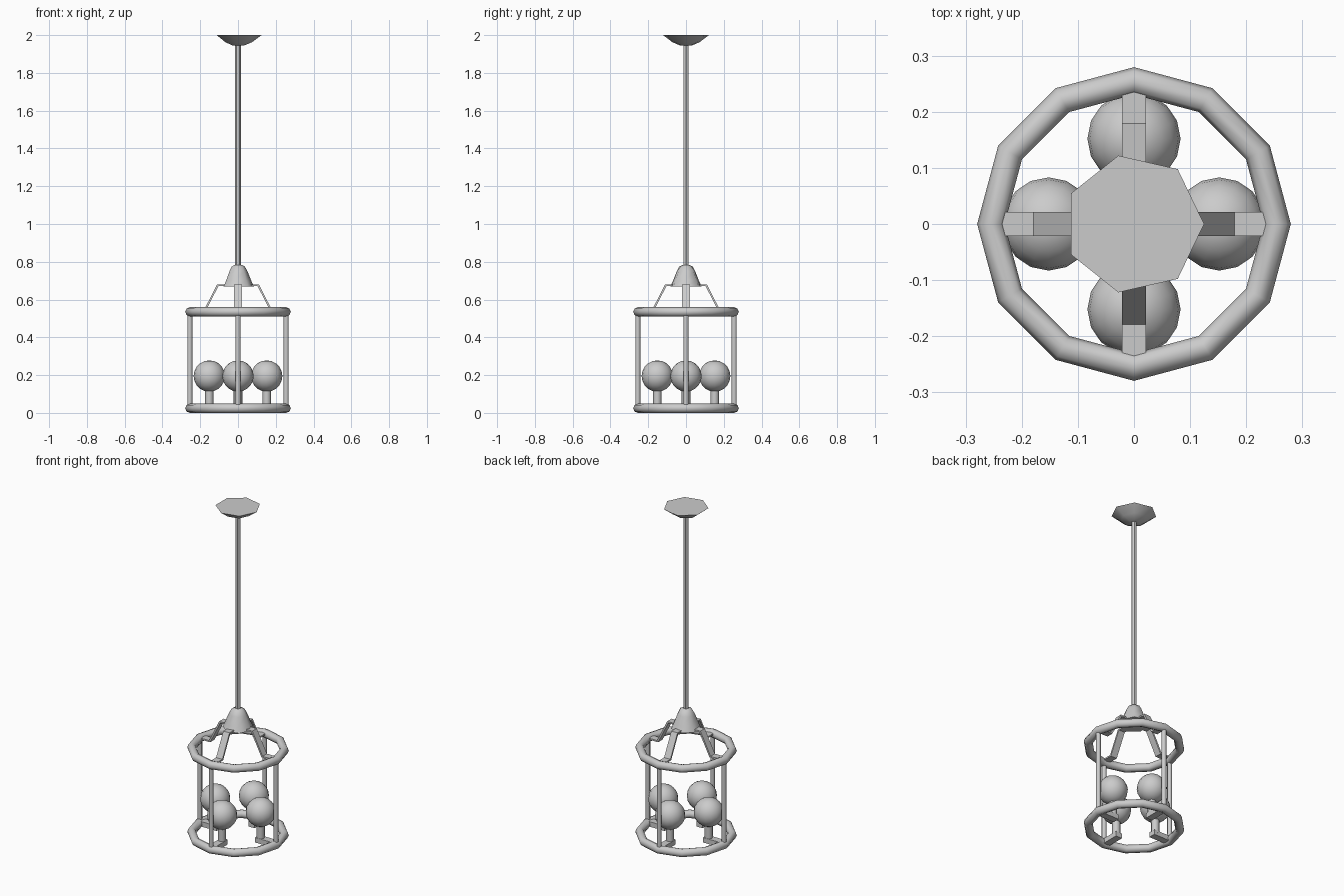
import bpy, bmesh, math
from mathutils import Matrix, Vector

if "Cube" in bpy.data.objects:
    bpy.data.objects.remove(bpy.data.objects["Cube"])

def finish(bm, name, angle=None):
    bmesh.ops.recalc_face_normals(bm, faces=bm.faces)
    me = bpy.data.meshes.new(name)
    bm.to_mesh(me)
    bm.free()
    ob = bpy.data.objects.new(name, me)
    bpy.context.collection.objects.link(ob)
    if angle:
        bpy.ops.object.select_all(action='DESELECT')
        ob.select_set(True)
        bpy.context.view_layer.objects.active = ob
        bpy.ops.object.shade_smooth_by_angle(angle=math.radians(angle))
    return ob

def lathe(name, profile, sides, pos=(0, 0), angle=None):
    """Closed solid of revolution from (radius, z) pairs."""
    bm = bmesh.new()
    rings = []
    for r, z in profile:
        rings.append([bm.verts.new((pos[0] + r * math.cos(2 * math.pi * i / sides),
                                    pos[1] + r * math.sin(2 * math.pi * i / sides), z))
                      for i in range(sides)])
    for a, b in zip(rings, rings[1:]):
        for i in range(sides):
            j = (i + 1) % sides
            bm.faces.new((a[i], a[j], b[j], b[i]))
    bm.faces.new(rings[0])
    bm.faces.new(rings[-1])
    return finish(bm, name, angle)

def ring(name, z):
    bpy.ops.mesh.primitive_torus_add(major_radius=0.255, minor_radius=0.0245,
                                     major_segments=12, minor_segments=8, location=(0, 0, z))
    ob = bpy.context.object
    ob.name = name
    bpy.ops.object.shade_smooth_by_angle(angle=math.radians(50))

def strip(name, outline, width, turn):
    """Side outline in the radial plane, extruded sideways and turned about z."""
    bm = bmesh.new()
    f = bm.faces.new([bm.verts.new((r, -width / 2, z)) for r, z in outline])
    ext = bmesh.ops.extrude_face_region(bm, geom=[f])
    # keep both caps of the solid
    verts = [v for v in ext['geom'] if isinstance(v, bmesh.types.BMVert)]
    bmesh.ops.translate(bm, verts=verts, vec=Vector((0, width, 0)))
    bmesh.ops.transform(bm, matrix=Matrix.Rotation(turn, 4, 'Z'), verts=bm.verts)
    return finish(bm, name)

# Ceiling canopy, hanging rod and hub
lathe("ceiling_canopy", [(0.03, 1.944), (0.075, 1.963), (0.125, 2.0)], 7, angle=50)
lathe("hanging_rod", [(0.016, 0.76), (0.016, 1.955)], 6, angle=30)
lathe("hub", [(0.085, 0.668), (0.07, 0.70), (0.05, 0.75), (0.036, 0.775), (0.018, 0.784)],
      7, angle=55)

# Cage rings
ring("lower_ring", 0.0245)
ring("upper_ring", 0.535)

# Four repeated sets: upright, arm, bracket, candle post, bulb
for k in range(4):
    t = k * math.pi / 2
    c, s = math.cos(t), math.sin(t)
    lathe(f"upright_{k}", [(0.0135, 0.025), (0.0135, 0.535)], 8, (0.255 * c, 0.255 * s), 50)
    strip(f"arm_{k}", [(0.05, 0.68), (0.111, 0.68), (0.179, 0.546), (0.24, 0.546),
                       (0.24, 0.537), (0.172, 0.537), (0.104, 0.671), (0.05, 0.671)], 0.042, t)
    strip(f"bracket_{k}", [(0.128, 0.012), (0.24, 0.012), (0.24, 0.042), (0.128, 0.042)],
          0.042, t)
    lathe(f"bulb_post_{k}", [(0.0225, 0.03), (0.0225, 0.135)], 8, (0.152 * c, 0.152 * s), 50)
    bpy.ops.mesh.primitive_uv_sphere_add(segments=16, ring_count=10, radius=0.083,
                                         location=(0.152 * c, 0.152 * s, 0.195))
    bpy.context.object.name = f"bulb_{k}"
    bpy.ops.object.shade_smooth_by_angle(angle=math.radians(50))
